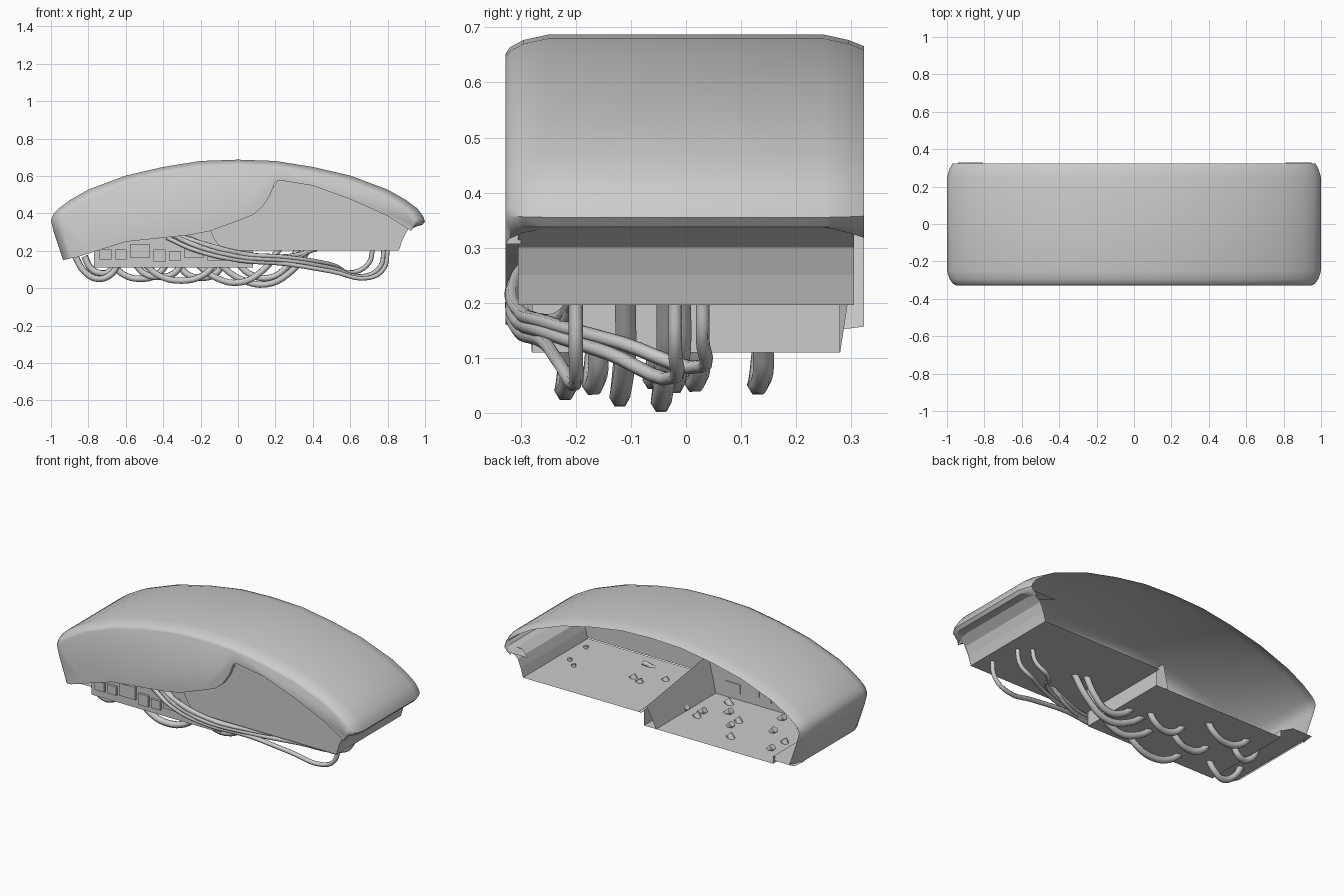
import bpy, bmesh, math, random
from mathutils import Vector

if "Cube" in bpy.data.objects:
    bpy.data.objects.remove(bpy.data.objects["Cube"])

random.seed(4)


def make(name, verts, faces, smooth=None):
    me = bpy.data.meshes.new(name)
    me.from_pydata(verts, [], faces)
    bm = bmesh.new()
    bm.from_mesh(me)
    bmesh.ops.recalc_face_normals(bm, faces=bm.faces)
    bm.to_mesh(me)
    bm.free()
    ob = bpy.data.objects.new(name, me)
    bpy.context.collection.objects.link(ob)
    if smooth:
        bpy.context.view_layer.objects.active = ob
        ob.select_set(True)
        bpy.ops.object.shade_smooth_by_angle(angle=math.radians(smooth))
        ob.select_set(False)
    return ob


def strip(name, profile, y0, y1, smooth=None):
    """Sheet swept along y from an x-z profile."""
    n = len(profile)
    verts = [(x, y, z) for y in (y0, y1) for x, z in profile]
    return make(name, verts, [(i, i + 1, n + i + 1, n + i) for i in range(n - 1)], smooth)


def panel(name, outline, y):
    return make(name, [(x, y, z) for x, z in outline], [tuple(range(len(outline)))])


# Arched hood: side profile lofted across the width with rounded edges
arch = [(0.2, 0.68), (0.4, 0.648), (0.6, 0.602), (0.8, 0.527), (0.9, 0.47), (0.96, 0.425)]
top = ([(-0.935, 0.15), (-0.985, 0.3), (-1, 0.36), (-0.985, 0.4)]
       + [(-x, z) for x, z in reversed(arch)] + [(0, 0.687)] + arch
       + [(0.99, 0.385), (1, 0.355), (0.985, 0.338), (0.94, 0.335)])
normals = []
for i in range(len(top)):
    a, b = top[max(i - 1, 0)], top[min(i + 1, len(top) - 1)]
    d = Vector((b[0] - a[0], b[1] - a[1])).normalized()
    normals.append(Vector((-d.y, d.x)))
normals[-1] = Vector((0.3, 0.8))
normals[-2] = Vector((1, 0))
rows = [(-0.328, 0.05), (-0.32, 0.033), (-0.295, 0.014), (-0.25, 0),
        (0.25, 0), (0.295, 0.014), (0.323, 0.03)]
verts, faces, n = [], [], len(top)
for y, inset in rows:
    for (x, z), nv in zip(top, normals):
        verts.append((x - nv.x * inset, y, z - nv.y * inset * 0.7))
for r in range(len(rows) - 1):
    for i in range(n - 1):
        a = r * n + i
        faces.append((a, a + 1, a + n + 1, a + n))
# front cheek of the hood with its swooping lower edge and turned-in rim
swoop = [(0.8, 0.385), (0.6, 0.475), (0.4, 0.548), (0.22, 0.577), (0.2, 0.568), (0.17, 0.495),
         (0.13, 0.435), (0.08, 0.392), (0, 0.36), (-0.15, 0.305), (-0.25, 0.285),
         (-0.6, 0.248), (-0.8, 0.185), (-0.87, 0.162)]
base = len(verts)
verts += [(x, -0.328, z) for x, z in swoop]
edge = [n - 1] + list(range(base, base + len(swoop))) + [0]
faces.append(tuple(range(n)) + tuple(edge[1:-1]))
rim = len(verts)
verts += [(verts[k][0], -0.3, verts[k][2]) for k in edge]
for i in range(len(edge) - 1):
    faces.append((edge[i], edge[i + 1], rim + i + 1, rim + i))
make("hood", verts, faces, 35)

# Right-hand tray: recessed front panel, floor, flared end wall
panel("tray_front", [(-0.15, 0.31), (-0.12, 0.25), (-0.08, 0.2), (0.86, 0.2), (0.88, 0.26),
                     (0.92, 0.335), (0.6, 0.485), (0.4, 0.56), (0.22, 0.585), (0.12, 0.44),
                     (0, 0.365)], -0.305)
strip("tray_floor", [(0.08, 0.196), (0.86, 0.196), (0.875, 0.25), (0.895, 0.3), (0.94, 0.335)],
      -0.305, 0.305)

# Left-hand tray: lower floor, short end wall and flange reaching the hood end
strip("board_floor", [(0.08, 0.2), (0.08, 0.11), (-0.77, 0.11), (-0.77, 0.155), (-0.93, 0.155)],
      -0.28, 0.28)
panel("board_front", [(-0.77, 0.11), (0.08, 0.11), (0.08, 0.31), (-0.15, 0.31), (-0.6, 0.26),
                      (-0.77, 0.21)], -0.28)

# Divider ridge between the trays, tall at the front
make("divider", [(0.1, -0.3, 0.196), (0.1, 0.3, 0.196), (0.05, 0.3, 0.24), (0.05, -0.3, 0.33),
                 (0.0, 0.28, 0.11), (0.0, -0.28, 0.11)],
     [(0, 1, 2, 3), (3, 2, 4, 5)])

# Horizontal corner tabs at the open back
make("left_tab", [(-0.95, 0.25, 0.158), (-0.94, 0.328, 0.158), (-0.81, 0.328, 0.158),
                  (-0.77, 0.25, 0.158)], [(0, 1, 2, 3)])
make("right_tab", [(0.95, 0.25, 0.335), (0.95, 0.328, 0.335), (0.81, 0.328, 0.335),
                   (0.9, 0.25, 0.335)], [(0, 1, 2, 3)])

# Small chips on the front of the board
bm = bmesh.new()
x = -0.74
while x < -0.12:
    w = random.uniform(0.05, 0.11)
    h = random.uniform(0.05, 0.08)
    z = random.uniform(0.15, 0.2)
    r = bmesh.ops.create_cube(bm, size=1)
    for v in r["verts"]:
        v.co = Vector((x + w / 2 + v.co.x * w, -0.285 + v.co.y * 0.018, z + 0.01 + v.co.z * h))
    x += w + 0.02
me = bpy.data.meshes.new("chips")
bm.to_mesh(me)
bm.free()
bpy.context.collection.objects.link(bpy.data.objects.new("chips", me))


def wire(name, points, radius):
    """Smooth hanging cable through a few points."""
    cu = bpy.data.curves.new(name, "CURVE")
    cu.dimensions = "3D"
    cu.bevel_depth = radius
    cu.bevel_resolution = 1
    cu.resolution_u = 5
    cu.use_fill_caps = True
    sp = cu.splines.new("BEZIER")
    sp.bezier_points.add(len(points) - 1)
    for bp, p in zip(sp.bezier_points, points):
        bp.co = p
        bp.handle_left_type = bp.handle_right_type = "AUTO"
    bpy.context.collection.objects.link(bpy.data.objects.new(name, cu))


# Looped wires poking out of the floors: start x, end x, lowest z, y
loops = [(-0.87, -0.64, 0.055, -0.16), (-0.82, -0.66, 0.085, 0.025), (-0.67, -0.38, 0.055, 0.14),
         (-0.55, -0.3, 0.065, -0.05), (-0.5, -0.12, 0.045, -0.21), (-0.32, -0.08, 0.06, 0.025),
         (-0.22, 0.22, 0.035, -0.11), (-0.1, 0.38, 0.025, -0.035), (0.0, 0.32, 0.06, -0.01)]
for i, (x0, x1, low, y) in enumerate(loops):
    w = x1 - x0
    z0 = 0.17 if x0 < -0.77 else 0.13
    z1 = 0.21 if x1 > 0.08 else 0.13
    wire("loop_wire_%d" % i, [(x0, y, z0), (x0 + w * 0.2, y - 0.006, (z0 + low) / 2 - 0.02),
                              (x0 + w * 0.52, y - 0.01, low - 0.005),
                              (x1 - w * 0.18, y, (z1 + low) / 2 - 0.02), (x1, y, z1)], 0.019)

# Long bundle leaving the front of the board and running to the right end
for i, (ye, xe, low) in enumerate([(-0.2, 0.8, 0.055), (-0.02, 0.78, 0.065), (0.03, 0.72, 0.085)]):
    k = i * 0.018
    wire("long_wire_%d" % i, [(-0.38 + k * 3, -0.28, 0.27), (-0.22 + k, -0.312, 0.2 + k),
                              (0.0, -0.305, 0.15 + k), (0.25, -0.26, 0.13 + k),
                              (0.5, (ye - 0.26) / 2, 0.09 + k), (xe - 0.1, ye, low),
                              (xe - 0.02, ye, low + 0.05), (xe, ye, 0.21)], 0.013)
for i in range(2):
    k = i * 0.022
    wire("short_wire_%d" % i, [(-0.34 + k, -0.28, 0.28), (-0.18, -0.312, 0.215 + k),
                               (0.05, -0.3, 0.16 + k), (0.28, -0.23, 0.15 + k),
                               (0.4 + k, -0.2, 0.21)], 0.013)
